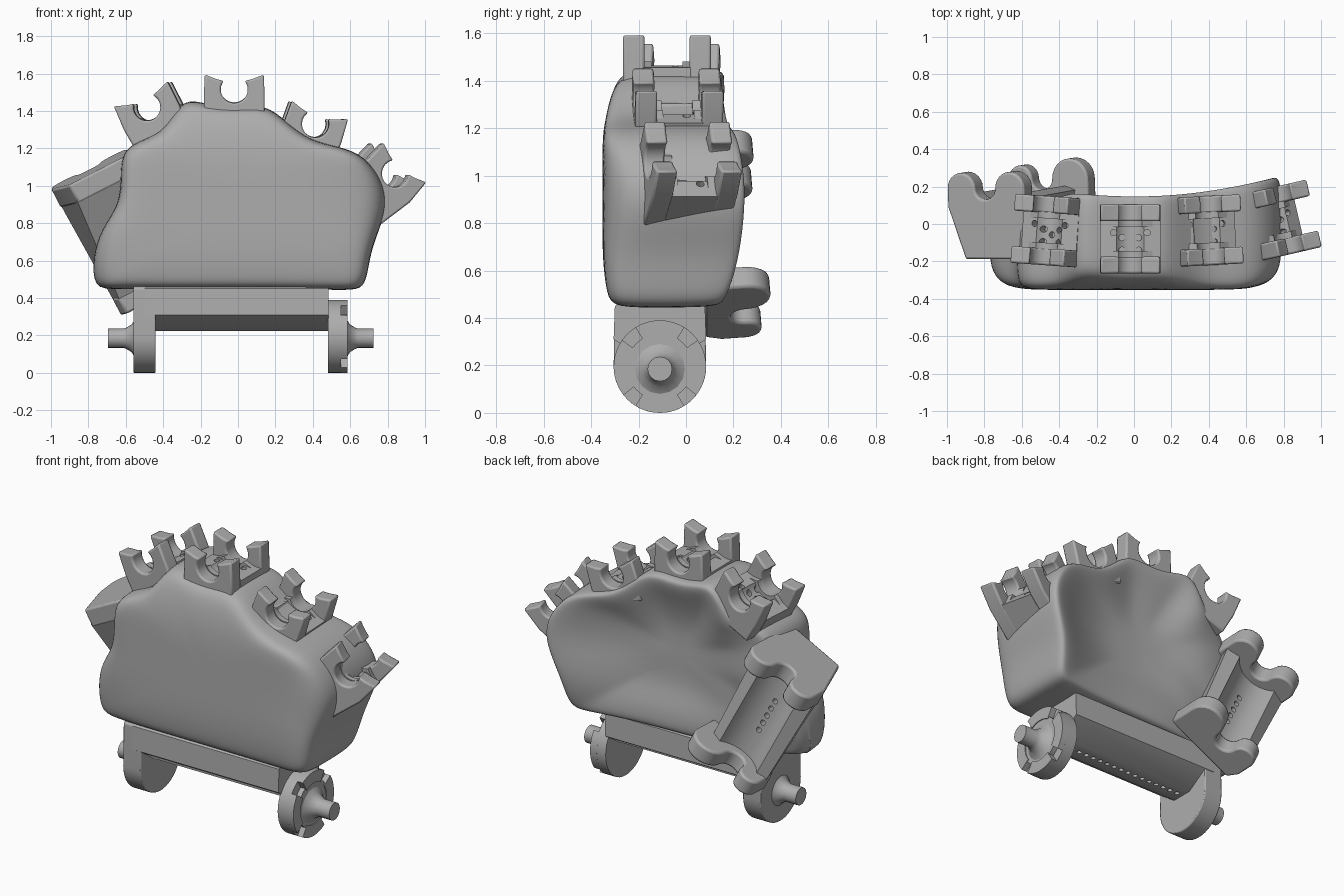
import bpy, bmesh
from math import sin, cos, radians
from mathutils import Matrix, Vector

if "Cube" in bpy.data.objects:
    bpy.data.objects.remove(bpy.data.objects["Cube"])

grey = bpy.data.materials.new("plain_grey")
grey.use_nodes = True
COLOR = (0.42, 0.42, 0.42, 1)
grey.diffuse_color = COLOR
grey.node_tree.nodes["Principled BSDF"].inputs["Base Color"].default_value = COLOR
hard_parts = []


def finish(name, bm, hard=True):
    bmesh.ops.recalc_face_normals(bm, faces=bm.faces)
    mesh = bpy.data.meshes.new(name)
    bm.to_mesh(mesh)
    bm.free()
    mesh.materials.append(grey)
    ob = bpy.data.objects.new(name, mesh)
    bpy.context.collection.objects.link(ob)
    if hard:
        hard_parts.append(ob)
    return ob


def arc(r, a0, a1, n=16, cx=0, cz=0):
    angles = [radians(a0 + (a1 - a0) * i / n) for i in range(n + 1)]
    return [(cx + r * cos(a), cz + r * sin(a)) for a in angles]


def prism(name, pts, t0, t1, frame, end_pts=None, bevel=0.0):
    """Profile in local x/z, extruded along local y."""
    bm = bmesh.new()
    a = [bm.verts.new(frame @ Vector((x, t0, z))) for x, z in pts]
    b = [bm.verts.new(frame @ Vector((x, t1, z))) for x, z in end_pts or pts]
    bm.faces.new(a)
    bm.faces.new(b)
    for i in range(len(a)):
        j = (i + 1) % len(a)
        bm.faces.new((a[i], a[j], b[j], b[i]))
    ob = finish(name, bm)
    if bevel:
        m = ob.modifiers.new("soft_edges", "BEVEL")
        m.width, m.segments, m.limit_method = bevel, 2, "ANGLE"
        m.angle_limit = radians(50)
    return ob


def drill(ob, spots, radius, depth, frame):
    """Cut round holes along local z at the given local points."""
    bm = bmesh.new()
    for p in spots:
        bmesh.ops.create_cone(bm, cap_ends=True, segments=12, radius1=radius, radius2=radius,
                              depth=depth, matrix=frame @ Matrix.Translation(p))
    cutter = finish(ob.name + "_hole_cutter", bm, hard=False)
    cutter.hide_render = True
    cutter.hide_viewport = True
    m = ob.modifiers.new("holes", "BOOLEAN")
    m.operation, m.object, m.solver = "DIFFERENCE", cutter, "EXACT"


def hook(w, d, r, foot):
    half = [(-foot, -d), (-w, -0.06), (-w * 0.97, 0.08), (-r * 1.3, 0.055)]
    return half + arc(r, 140, 400, 20) + [(-x, z) for x, z in reversed(half)]


def round_hook(wl, wr, d, r, foot):
    """Notch between two round lobes, reaching wl to the left and wr to the right."""
    return ([(-foot, -d), (-wl, -0.1)] + arc((wl - r) / 2, 180, 0, 12, -(wl + r) / 2)
            + arc(r, 180, 360, 14)[1:-1] + arc((wr - r) / 2, 180, 0, 12, (wr + r) / 2)
            + [(wr, -0.1), (wr, -d)])


def cradle(w, d, r, foot, lift=0.0):
    return ([(-foot, -d), (-w, -0.06)] + arc(r, 215, 325, 14, 0, lift)
            + [(w, -0.06), (foot, -d)])


# Palm shell: outline rings lofted from the front, over the rim, into the hollow back
outline = [(-0.66, 0.45), (-0.77, 0.45), (-0.775, 0.62), (-0.73, 0.77), (-0.63, 0.9),
           (-0.625, 1.05), (-0.62, 1.18), (-0.53, 1.24), (-0.41, 1.28), (-0.34, 1.39),
           (-0.27, 1.47), (-0.12, 1.42), (0.02, 1.42), (0.15, 1.43), (0.25, 1.35),
           (0.38, 1.24), (0.54, 1.21), (0.68, 1.16), (0.79, 1.0), (0.79, 0.85),
           (0.71, 0.67), (0.69, 0.52), (0.66, 0.445), (0.55, 0.445), (0.2, 0.45), (-0.25, 0.45)]
MID = Vector((0.02, 0.9))


def front_y(x, z):
    return (-0.352 + 0.9 * max(0, z - 1.15) ** 2 + 3 * max(0, abs(x) - 0.62) ** 2
            + 0.15 * max(0, 0.62 - z))


def back_y(x, z):
    return 0.15 + 0.18 * x * x - 0.4 * max(0, 0.62 - z) - 0.6 * max(0, -0.35 - x)


rings = [(0.2, 0, 0), (0.55, 0, 0), (0.85, 0, 0), (0.96, 0, 0.012), (1.0, 0, 0.06), (1.005, 0, 0.2),
         (1.0, 1, -0.08), (0.985, 1, -0.01), (0.94, 1, 0), (0.84, 1, -0.012), (0.66, 1, -0.05),
         (0.42, 1, -0.085), (0.2, 1, -0.09)]
bm = bmesh.new()
loops = []
for s, back, off in rings:
    row = []
    for p in outline:
        x, z = MID + (Vector(p) - MID) * s
        row.append(bm.verts.new((x, (back_y if back else front_y)(x, z) + off, z)))
    loops.append(row)
for r0, r1 in zip(loops, loops[1:]):
    for i in range(len(r0)):
        j = (i + 1) % len(r0)
        bm.faces.new((r0[i], r0[j], r1[j], r1[i]))
bm.faces.new(loops[0])
bm.faces.new(loops[-1])
palm = finish("palm", bm, hard=False)
for f in palm.data.polygons:
    f.use_smooth = True
palm.modifiers.new("smooth", "SUBSURF").levels = 2
palm.modifiers["smooth"].render_levels = 2

# Finger knuckles: position of hinge, lean, turn, depth and half width of root
knuckles = {"index": ((-0.475, -0.035, 1.42), -25, -4, 0.2, 0.15),
            "middle": ((-0.02, -0.08, 1.515), 0, 0, 0.15, 0.163),
            "ring": ((0.405, -0.035, 1.33), 18, 3, 0.16, 0.15),
            "little": ((0.8, 0.02, 1.065), 42, 13, 0.32, 0.11)}
for name, (pos, lean, turn, root, foot) in knuckles.items():
    frame = (Matrix.Translation(pos) @ Matrix.Rotation(radians(turn), 4, "Z")
             @ Matrix.Rotation(radians(lean), 4, "Y"))
    for side, sgn in (("front", -1), ("back", 1)):
        prism(f"{name}_{side}_hook", hook(0.163, root, 0.072, foot), sgn * 0.095, sgn * 0.185,
              frame, bevel=0.01)
        prism(f"{name}_{side}_boss", cradle(0.13, root, 0.078, foot * 0.8, 0.01),
              sgn * 0.065, sgn * 0.1, frame)
    seat = prism(f"{name}_cradle", cradle(0.163, root, 0.09, foot), -0.1, 0.1, frame)
    spots = [(x, -0.02 + 0.6 * abs(x), -0.09) for x in (-0.09, -0.045, 0, 0.045, 0.09)]
    spots += [(x, -0.06, -0.09) for x in (-0.045, 0.045)]
    drill(seat, spots, 0.017, 0.08, frame)

# Thumb mount: two rounded hooks with a cradle between, on a slanted axis
top, low = Vector((-0.8, 0.19, 1.09)), Vector((-0.45, 0.25, 0.405))
axis = (low - top).normalized()
out = Vector((0, 1, 0))
out = (out - axis * out.dot(axis)).normalized()
across = axis.cross(out)
if across.x < 0:
    across.negate()
thumb = Matrix((across, axis, out)).transposed().to_4x4()
thumb.translation = top
span = (low - top).length
prism("thumb_upper_hook", round_hook(0.225, 0.235, 0.38, 0.06, 0.13), 0, 0.11, thumb, bevel=0.012)
prism("thumb_lower_hook", round_hook(0.2, 0.275, 0.17, 0.06, 0.17), span - 0.1, span, thumb,
      bevel=0.012)
seat = prism("thumb_cradle", cradle(0.22, 0.38, 0.17, 0.13, 0.06), 0.09, span - 0.09, thumb,
             cradle(0.2, 0.17, 0.17, 0.17, 0.06))
drill(seat, [(0, span * (0.36 + 0.07 * i), -0.12) for i in range(5)], 0.016, 0.08, thumb)

# Wrist: cross bar, side arms and hinge pins, with profiles in y/z extruded along x
CY, CZ, R = -0.11, 0.195, 0.195
side_frame = Matrix(((0, 1, 0, 0), (1, 0, 0, CY), (0, 0, 1, CZ), (0, 0, 0, 1)))
shoulder = [(R - 0.005, 0.255), (0.13, 0.3), (-0.13, 0.3), (-R + 0.005, 0.255)]
bar = prism("wrist_bar", [(-R, 0.115), (-0.07, 0.028), (0.06, 0.028), (R, 0.115)] + shoulder,
            -0.5, 0.485, side_frame)
drill(bar, [(0, -0.4 + 0.05 * i, 0.03) for i in range(17)], 0.014, 0.08, side_frame)
prism("right_wrist_arm", arc(R, 180, 360, 24) + shoulder, -0.56, -0.44, side_frame, bevel=0.006)
prism("left_wrist_disc", arc(R, 0, 360, 40)[:-1], 0.48, 0.55, side_frame)
for i, (a0, a1) in enumerate(((58, 122), (145, 218), (238, 302), (322, 395))):
    prism(f"left_disc_tab_{i + 1}", arc(R, a0, a1, 10) + arc(0.125, a1, a0, 10),
          0.54, 0.585, side_frame)
prism("left_disc_face", arc(0.14, 0, 360, 32)[:-1], 0.54, 0.58, side_frame)


def pin(name, x0, sgn):
    steps = [(0.105, 0), (0.075, 0.018), (0.058, 0.045), (0.052, 0.06), (0.052, 0.145)]
    bm = bmesh.new()
    rows = [[bm.verts.new((x0 + sgn * t, CY + y, CZ - 0.01 + z)) for y, z in arc(r, 0, 360, 16)[:-1]]
            for r, t in steps]
    for r0, r1 in zip(rows, rows[1:]):
        for i in range(16):
            j = (i + 1) % 16
            bm.faces.new((r0[i], r0[j], r1[j], r1[i]))
    bm.faces.new(rows[0])
    bm.faces.new(rows[-1])
    finish(name, bm)


pin("left_wrist_pin", 0.58, 1)
pin("right_wrist_pin", -0.55, -1)

# Smooth shading with sharp edges kept
for ob in bpy.context.scene.objects:
    ob.select_set(False)
for ob in hard_parts:
    ob.select_set(True)
bpy.context.view_layer.objects.active = hard_parts[0]
bpy.ops.object.shade_smooth_by_angle(angle=radians(35))
